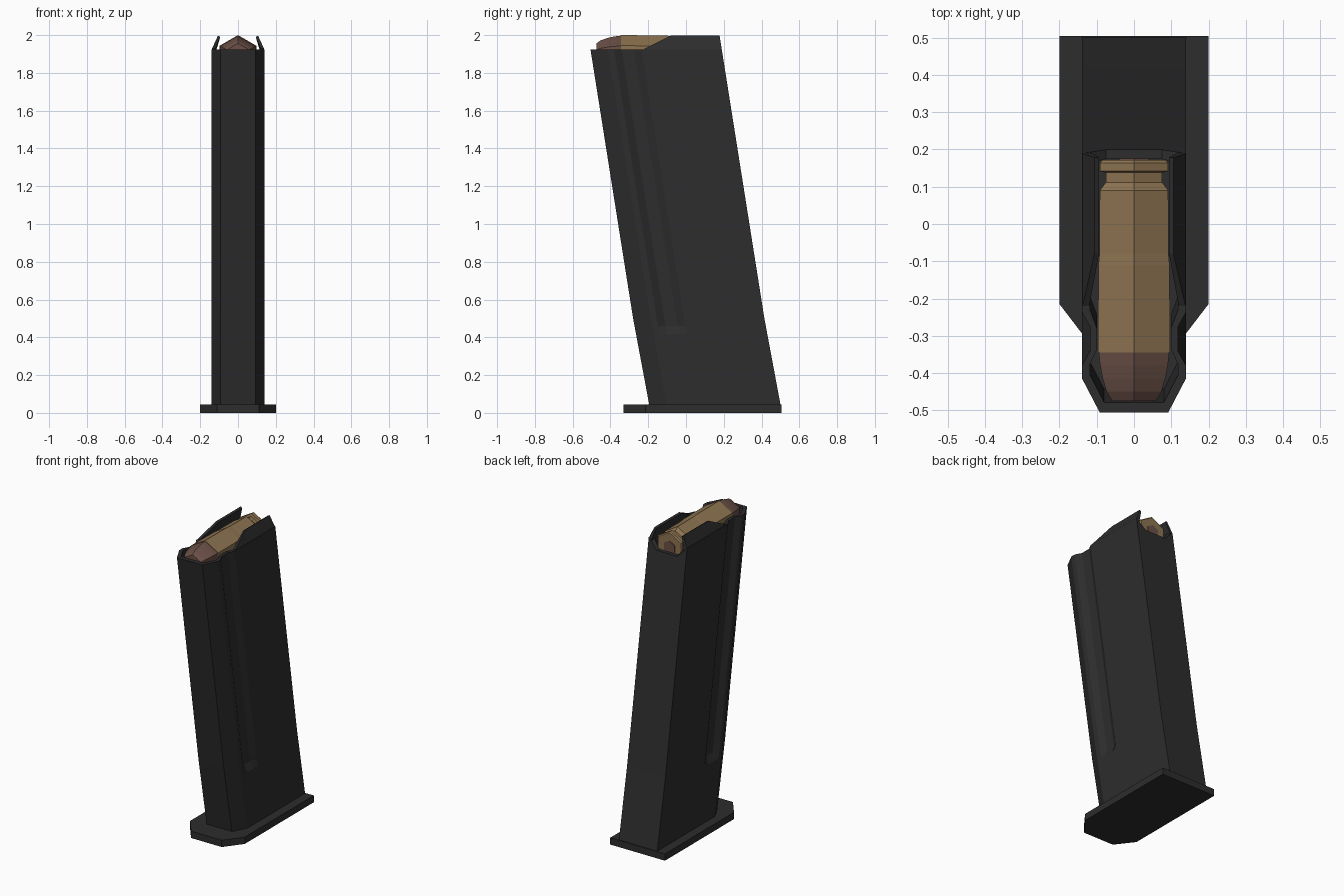
import bpy, bmesh, math

if "Cube" in bpy.data.objects:
    bpy.data.objects.remove(bpy.data.objects["Cube"])


def material(name, rgb):
    m = bpy.data.materials.new(name)
    m.diffuse_color = (*rgb, 1)
    m.use_nodes = True
    m.node_tree.nodes["Principled BSDF"].inputs["Base Color"].default_value = m.diffuse_color
    return m


STEEL = material("dark steel", (0.026, 0.026, 0.026))
BRASS = material("brass", (0.27, 0.175, 0.083))
COPPER = material("copper", (0.145, 0.08, 0.062))


def loft(name, rings, mat):
    """Closed solid through rings of equal point count, capped at both ends."""
    bm = bmesh.new()
    rows = [[bm.verts.new(p) for p in ring] for ring in rings]
    n = len(rows[0])
    for a, b in zip(rows, rows[1:]):
        for i in range(n):
            j = (i + 1) % n
            bm.faces.new((a[i], a[j], b[j], b[i]))
    bm.faces.new(rows[0])
    bm.faces.new(rows[-1])
    bmesh.ops.recalc_face_normals(bm, faces=bm.faces)
    mesh = bpy.data.meshes.new(name)
    bm.to_mesh(mesh)
    bm.free()
    mesh.materials.append(mat)
    ob = bpy.data.objects.new(name, mesh)
    bpy.context.collection.objects.link(ob)
    return ob


def mirrored(half):
    return half + [(-x, *rest) for x, *rest in reversed(half)]


def front_y(z):
    """Slanted, slightly bent front edge of the case body."""
    if z < 0.5:
        return -0.195 - 0.085 * (z - 0.045) / 0.455
    return -0.28 - 0.225 * (z - 0.5) / 1.42


# Floor plate with cut front corners
plate = mirrored([(0.112, -0.33), (0.2, -0.215), (0.2, 0.505)])
loft("floor_plate", [[(x, y, z) for x, y in plate] for z in (0, 0.045)], STEEL)

# Hollow body: half outlines as (x, distance behind the front edge)
outer = [(0.092, 0), (0.14, 0.092), (0.14, 0.125), (0.118, 0.165),
         (0.118, 0.23), (0.14, 0.27), (0.14, 0.695), (0.075, 0.695)]
plain = [(0.14 if 0 < s < 0.6 else x, s) for x, s in outer]
inner = [(0.08, 0.027), (0.118, 0.1), (0.118, 0.13), (0.099, 0.17),
         (0.099, 0.225), (0.118, 0.275), (0.118, 0.67), (0.075, 0.67)]


def body_ring(half, z, notch=0):
    ring = []
    for x, s in mirrored(half):
        h = z - (notch if s > 0.6 and abs(x) < 0.08 else 0)
        ring.append((x, front_y(h) + s, h))
    return ring


loft("magazine_body", [
    body_ring(plain, 0.045), body_ring(plain, 0.415), body_ring(outer, 0.46),
    body_ring(outer, 0.5), body_ring(outer, 1.925, 0.065),
    body_ring(inner, 1.925, 0.065), body_ring(inner, 1.7)], STEEL)

# Inward-leaning feed lips
for side, label in ((1, "right"), (-1, "left")):
    low = [(0.14, 1.92), (0.138, 1.928), (0.12, 1.928), (0.118, 1.91)]
    high = [(0.14, 1.92), (0.106, 1.997), (0.094, 1.99), (0.118, 1.91)]
    rings = [[(side * x, y, z) for x, z in low] for y in (-0.22,)]
    rings.append([(side * x, -0.08, z) for x, z in high])
    rings.append([(side * x, front_y(z) + 0.695, z) for x, z in high])
    loft("feed_lip_" + label, rings, STEEL)


# Six-sided cartridge lying along y, one corner up
def hexes(profile, zc=1.888):
    return [[(r * math.sin(i * math.pi / 3), y, zc + r * math.cos(i * math.pi / 3))
             for i in range(6)] for y, r in profile]


loft("cartridge_case", hexes([
    (0.172, 0.098), (0.164, 0.105), (0.142, 0.105), (0.138, 0.087),
    (0.112, 0.087), (0.09, 0.106), (-0.08, 0.107), (-0.11, 0.11),
    (-0.345, 0.112)]), BRASS)
loft("bullet", hexes([
    (-0.345, 0.109), (-0.38, 0.105), (-0.415, 0.097), (-0.45, 0.085),
    (-0.475, 0.068)]), COPPER)
loft("primer", hexes([(0.165, 0.045), (0.176, 0.045)]), COPPER)
